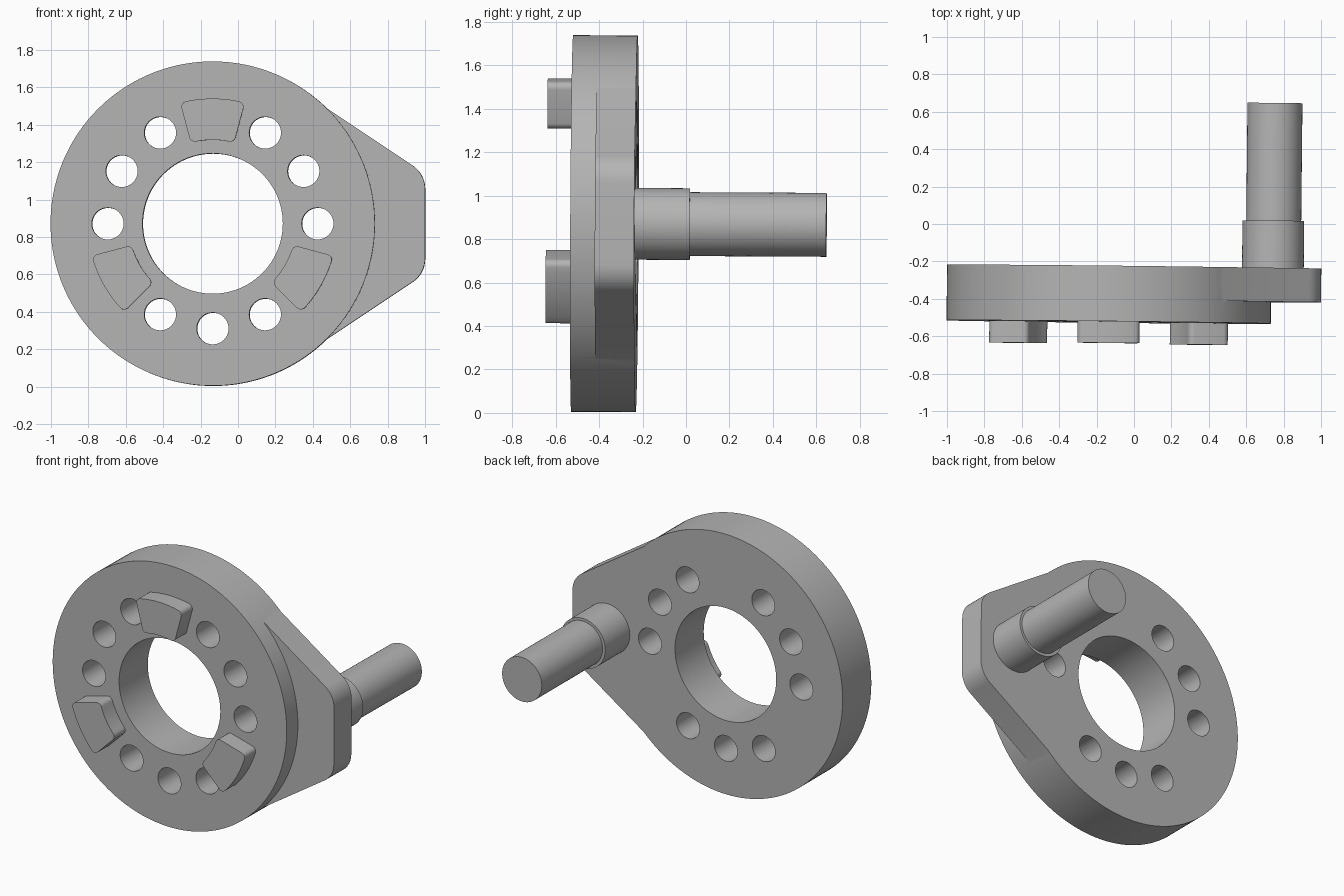
import bpy, bmesh
from math import radians, sin, cos, asin, pi
from mathutils import Matrix, Vector

cube = bpy.data.objects.get("Cube")
if cube:
    bpy.data.objects.remove(cube, do_unlink=True)

# One plain metal colour
GREY = (0.46, 0.46, 0.46, 1)
metal = bpy.data.materials.new("grey_metal")
metal.use_nodes = True
metal.diffuse_color = GREY
metal.node_tree.nodes["Principled BSDF"].inputs["Base Color"].default_value = GREY

# The whole part leans very slightly about the disc centre
CENTRE = Vector((-0.134, -0.375, 0.871))
LEAN = (Matrix.Translation(CENTRE) @ Matrix.Rotation(radians(-0.6), 4, 'Z')
        @ Matrix.Rotation(radians(-0.3), 4, 'X'))
FRONT, BACK = -0.524, -0.227


def arc(cx, cz, r, a0, a1, n):
    """Points along an arc, angles in degrees."""
    steps = [radians(a0 + (a1 - a0) * i / n) for i in range(n + 1)]
    return [(cx + r * cos(a), cz + r * sin(a)) for a in steps]


def circle(cx, cz, r, n):
    return arc(cx, cz, r, 0, 360, n)[:-1]


def prism(name, outline, y0, y1):
    """Extrude an outline around the disc centre from y0 to y1."""
    bm = bmesh.new()
    rings = [[bm.verts.new((x, y - CENTRE.y, z)) for x, z in outline] for y in (y0, y1)]
    a, b = rings
    bm.faces.new(a)
    bm.faces.new(b[::-1])
    for i in range(len(a)):
        j = (i + 1) % len(a)
        bm.faces.new((a[j], a[i], b[i], b[j]))
    bmesh.ops.recalc_face_normals(bm, faces=bm.faces)
    mesh = bpy.data.meshes.new(name)
    bm.to_mesh(mesh)
    bm.free()
    mesh.materials.append(metal)
    ob = bpy.data.objects.new(name, mesh)
    bpy.context.collection.objects.link(ob)
    ob.matrix_world = LEAN
    return ob


def combine(target, tool, operation):
    """Apply a boolean and discard the tool."""
    tool.hide_render = True
    mod = target.modifiers.new("boolean", 'BOOLEAN')
    mod.operation, mod.object, mod.solver = operation, tool, 'EXACT'
    bpy.context.view_layer.objects.active = target
    bpy.ops.object.modifier_apply(modifier=mod.name)
    bpy.data.objects.remove(tool, do_unlink=True)


def smooth(ob):
    bpy.ops.object.select_all(action='DESELECT')
    ob.select_set(True)
    bpy.context.view_layer.objects.active = ob
    bpy.ops.object.shade_smooth_by_angle(angle=radians(30))


# Disc with a thinner side arm, flush at the back
disc = prism("disc_plate", circle(0, 0, 0.867, 160), FRONT, BACK)
R = 0.15
upper = arc(1.134 - R, 0.187, R, 0, 56.3, 8) + [(0.47, 0.71)]
lower = [(x, -z) for x, z in reversed(upper)]
combine(disc, prism("side_arm", lower + upper, BACK - 0.181, BACK), 'UNION')

# Central bore and ring of bolt holes
combine(disc, prism("bore_cutter", circle(0, 0, 0.375, 96), -1, 0.5), 'DIFFERENCE')
for k in range(12):
    if k % 4 != 3:
        a = radians(30 * k)
        hole = circle(0.561 * cos(a), 0.561 * sin(a), 0.085, 40)
        combine(disc, prism("hole_cutter", hole, -1, 0.5), 'DIFFERENCE')
smooth(disc)


def pad_outline(c, half, r_in, r_out, f):
    """Ring sector centred on angle c with rounded corners."""
    points = []
    for radius, rim, side in ((r_out - f, r_out, 1), (r_in + f, r_in, -1)):
        d = half - asin(f / radius) * 180 / pi
        s, e = c - side * d, c + side * d
        flip = 0 if side > 0 else 180
        first = (c - half - 90) if side > 0 else (c + half + 90)
        last = (c + half + 90) if side > 0 else (c - half + 270)
        for ang, a0, a1 in ((s, first, s + flip), (e, e + flip, last)):
            t = radians(ang)
            points += arc(radius * cos(t), radius * sin(t), f, a0, a1, 6)
            if ang == s:
                points += arc(0, 0, rim, s, e, 10)[1:-1]
    return points


# Three drive pads on the front
for name, angle in (("top_pad", 90), ("right_pad", 210), ("left_pad", 330)):
    smooth(prism(name, pad_outline(angle, 15, 0.447, 0.668, 0.03), -0.639, FRONT + 0.01))

# Stepped shaft on the back of the arm
smooth(prism("shaft_collar", circle(0.875, 0, 0.165, 64), BACK - 0.01, 0.027))
smooth(prism("shaft", circle(0.877, 0, 0.147, 64), 0.017, 0.656))
